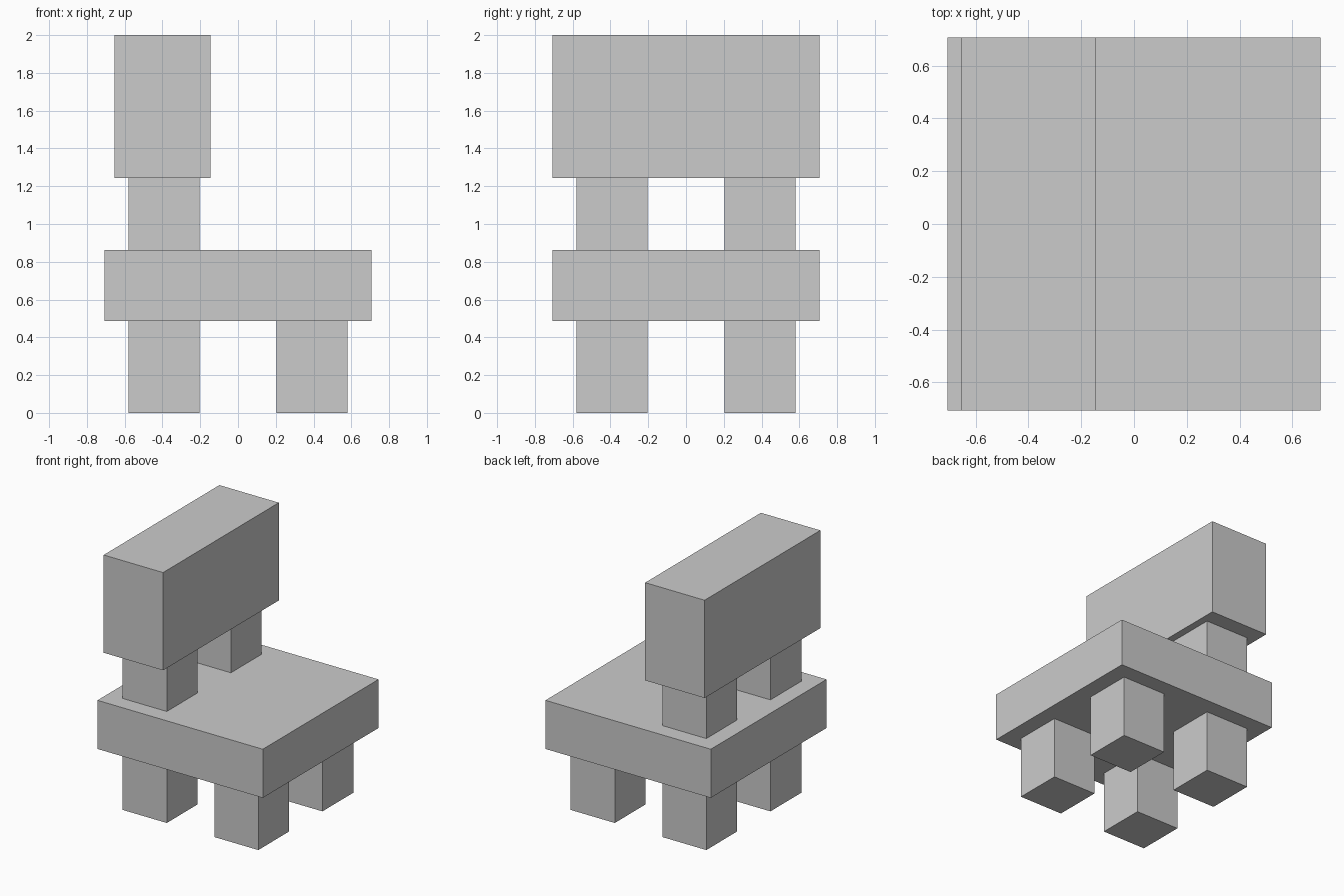
import bpy

if "Cube" in bpy.data.objects:
    bpy.data.objects.remove(bpy.data.objects["Cube"])


def box(name, x, y, z):
    """Add a box spanning the (min, max) ranges on each axis."""
    ranges = (x, y, z)
    bpy.ops.mesh.primitive_cube_add(size=1, location=[(a + b) / 2 for a, b in ranges])
    obj = bpy.context.object
    obj.name = name
    obj.scale = [b - a for a, b in ranges]
    bpy.ops.object.transform_apply(location=False, rotation=False, scale=True)
    return obj


HALF = 0.707                 # half width of seat and backrest
INNER, OUTER = 0.203, 0.58   # leg and post extents from the centre
LEG_TOP, SEAT_TOP, POST_TOP, TOP = 0.486, 0.862, 1.244, 2.0

# Seat slab and backrest block
box("seat", (-HALF, HALF), (-HALF, HALF), (LEG_TOP, SEAT_TOP))
box("backrest", (-0.654, -0.146), (-HALF, HALF), (POST_TOP, TOP))

low, high = (-OUTER, -INNER), (INNER, OUTER)
for y_name, y in (("front", low), ("rear", high)):
    # Legs under the seat
    for x_name, x in (("left", low), ("right", high)):
        box(f"{y_name}_{x_name}_leg", x, y, (0, LEG_TOP))
    # Posts carrying the backrest
    box(f"{y_name}_back_post", low, y, (SEAT_TOP, POST_TOP))
